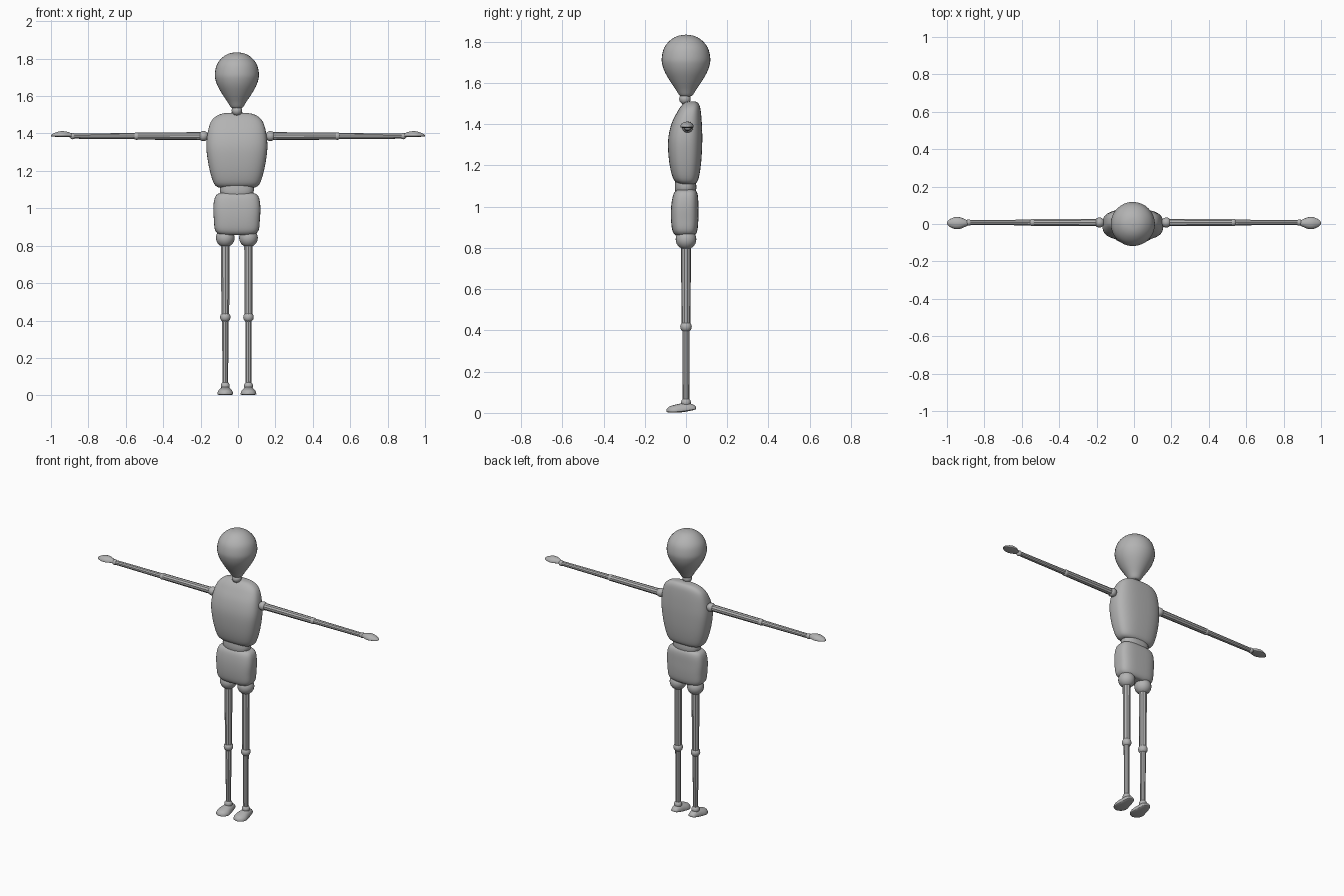
import bpy, bmesh, math
from mathutils import Vector, Matrix

if "Cube" in bpy.data.objects:
    bpy.data.objects.remove(bpy.data.objects["Cube"])

X0 = -0.006  # centre line of the figure

grey = bpy.data.materials.new("matte grey")
grey.diffuse_color = (0.45, 0.45, 0.45, 1)
grey.use_nodes = True
grey.node_tree.nodes["Principled BSDF"].inputs["Base Color"].default_value = grey.diffuse_color


def finish(bm, name, smooth=True):
    bmesh.ops.recalc_face_normals(bm, faces=bm.faces[:])
    for f in bm.faces:
        f.smooth = smooth
    me = bpy.data.meshes.new(name)
    bm.to_mesh(me)
    bm.free()
    me.materials.append(grey)
    ob = bpy.data.objects.new(name, me)
    bpy.context.collection.objects.link(ob)
    return ob


def spline(rows, sub=4):
    """Smooth the section list with Catmull-Rom interpolation."""
    out = []
    for i in range(len(rows) - 1):
        p = [rows[max(0, min(len(rows) - 1, i + k))] for k in (-1, 0, 1, 2)]
        for s in range(sub):
            t = s / sub
            out.append([0.5 * (2 * b + (c - a) * t + (2 * a - 5 * b + 4 * c - d) * t * t
                               + (3 * b - a - 3 * c + d) * t ** 3) for a, b, c, d in zip(*p)])
    return out + [list(rows[-1])]


def loft(name, rows, axis='Z', power=2.0, flat=1.0, n=32):
    """Rows: position along axis, centre a, centre b, half-size a, half-size b."""
    bm = bmesh.new()
    rings = []
    for t, ca, cb, ha, hb in spline(rows):
        ring = []
        for k in range(n):
            w = 2 * math.pi * k / n
            c, s = math.cos(w), math.sin(w)
            a = ca + ha * math.copysign(abs(c) ** (2 / power), c)
            b = cb + hb * math.copysign(abs(s) ** (2 / power), s) * (flat if s < 0 else 1)
            ring.append(bm.verts.new({'Z': (a, b, t), 'Y': (a, t, b), 'X': (t, a, b)}[axis]))
        rings.append(ring)
    for r, q in zip(rings, rings[1:]):
        for k in range(n):
            bm.faces.new((r[k], r[(k + 1) % n], q[(k + 1) % n], q[k]))
    bm.faces.new(rings[0])
    bm.faces.new(rings[-1])
    return finish(bm, name)


def ball(name, pos, r):
    bm = bmesh.new()
    bmesh.ops.create_uvsphere(bm, u_segments=24, v_segments=14, radius=r,
                              matrix=Matrix.Translation(pos))
    return finish(bm, name)


def rod(name, p, q, r1, r2):
    """Faceted limb between two joints."""
    p, q = Vector(p), Vector(q)
    d = q - p
    m = Matrix.Translation((p + q) / 2) @ d.to_track_quat('Z', 'Y').to_matrix().to_4x4()
    bm = bmesh.new()
    bmesh.ops.create_cone(bm, cap_ends=True, segments=10, radius1=r1, radius2=r2,
                          depth=d.length, matrix=m)
    return finish(bm, name, False)


# head: inverted drop
loft("head", [(z, X0, 0, r, r) for z, r in (
    (1.535, 0.018), (1.54, 0.032), (1.57, 0.051), (1.61, 0.078), (1.65, 0.101), (1.685, 0.114),
    (1.717, 0.118), (1.76, 0.110), (1.79, 0.093), (1.815, 0.066), (1.829, 0.036), (1.834, 0.002))])
ball("neck", (X0, -0.005, 1.523), 0.028)


def body(name, rows, power):
    """Rows: height, half-width, front y, back y."""
    loft(name, [(z, X0, (f + b) / 2, hx, (b - f) / 2) for z, hx, f, b in rows], 'Z', power, n=48)


# trunk
body("chest", [(1.110, 0.07, -0.02, 0.03), (1.113, 0.102, -0.04, 0.047), (1.14, 0.126, -0.064, 0.062),
               (1.22, 0.149, -0.082, 0.074), (1.32, 0.163, -0.087, 0.079), (1.40, 0.157, -0.071, 0.077),
               (1.46, 0.140, -0.042, 0.072), (1.49, 0.114, -0.022, 0.066),
               (1.506, 0.078, -0.004, 0.055), (1.511, 0.03, 0.015, 0.04)], 2.8)
body("waist", [(1.05, 0.07, -0.045, 0.04), (1.075, 0.085, -0.052, 0.048), (1.10, 0.091, -0.054, 0.05),
               (1.14, 0.086, -0.05, 0.046)], 2.4)
body("pelvis", [(0.857, 0.07, -0.03, 0.025), (0.861, 0.095, -0.05, 0.042), (0.885, 0.117, -0.066, 0.055),
                (0.94, 0.123, -0.073, 0.06), (1.00, 0.126, -0.072, 0.06), (1.05, 0.120, -0.064, 0.058),
                (1.075, 0.105, -0.052, 0.05), (1.085, 0.075, -0.035, 0.035)], 3.2)

for side, s in (("left", 1), ("right", -1)):
    # leg
    x = X0 + s * 0.062
    ball(side + "_hip", (x, 0, 0.842), 0.05)
    rod(side + "_thigh", (x, 0, 0.42), (x, 0, 0.83), 0.022, 0.024)
    ball(side + "_knee", (x, 0, 0.418), 0.028)
    rod(side + "_shin", (x, 0, 0.05), (x, 0, 0.41), 0.016, 0.018)
    ball(side + "_ankle", (x, 0, 0.05), 0.024)
    loft(side + "_foot", [(0.049, x, 0.02, 0.006, 0.006), (0.042, x, 0.018, 0.021, 0.018),
                          (0.015, x, 0.014, 0.030, 0.033), (-0.02, x, 0.009, 0.037, 0.037),
                          (-0.055, x, 0.006, 0.042, 0.033), (-0.082, x, 0.006, 0.031, 0.024),
                          (-0.095, x, 0.006, 0.008, 0.010)], 'Y', 2.2, 0.16)
    # arm
    y, z = 0.008, 1.386
    ball(side + "_shoulder", (X0 + s * 0.179, y, z), 0.027)
    rod(side + "_upper_arm", (X0 + s * 0.19, y, z), (X0 + s * 0.534, y, z), 0.021, 0.019)
    ball(side + "_elbow", (X0 + s * 0.536, y, z), 0.02)
    rod(side + "_forearm", (X0 + s * 0.54, y, z), (X0 + s * 0.88, y, z), 0.016, 0.014)
    ball(side + "_wrist", (s * 0.884, y, z), 0.017)
    loft(side + "_hand", [(s * d, 0.005, 1.386, w, h) for d, w, h in (
        (0.885, 0.012, 0.012), (0.905, 0.021, 0.021), (0.93, 0.031, 0.026), (0.955, 0.032, 0.025),
        (0.98, 0.023, 0.017), (0.995, 0.012, 0.009), (1.0, 0.003, 0.003))], 'X', 2.0, 0.2)
